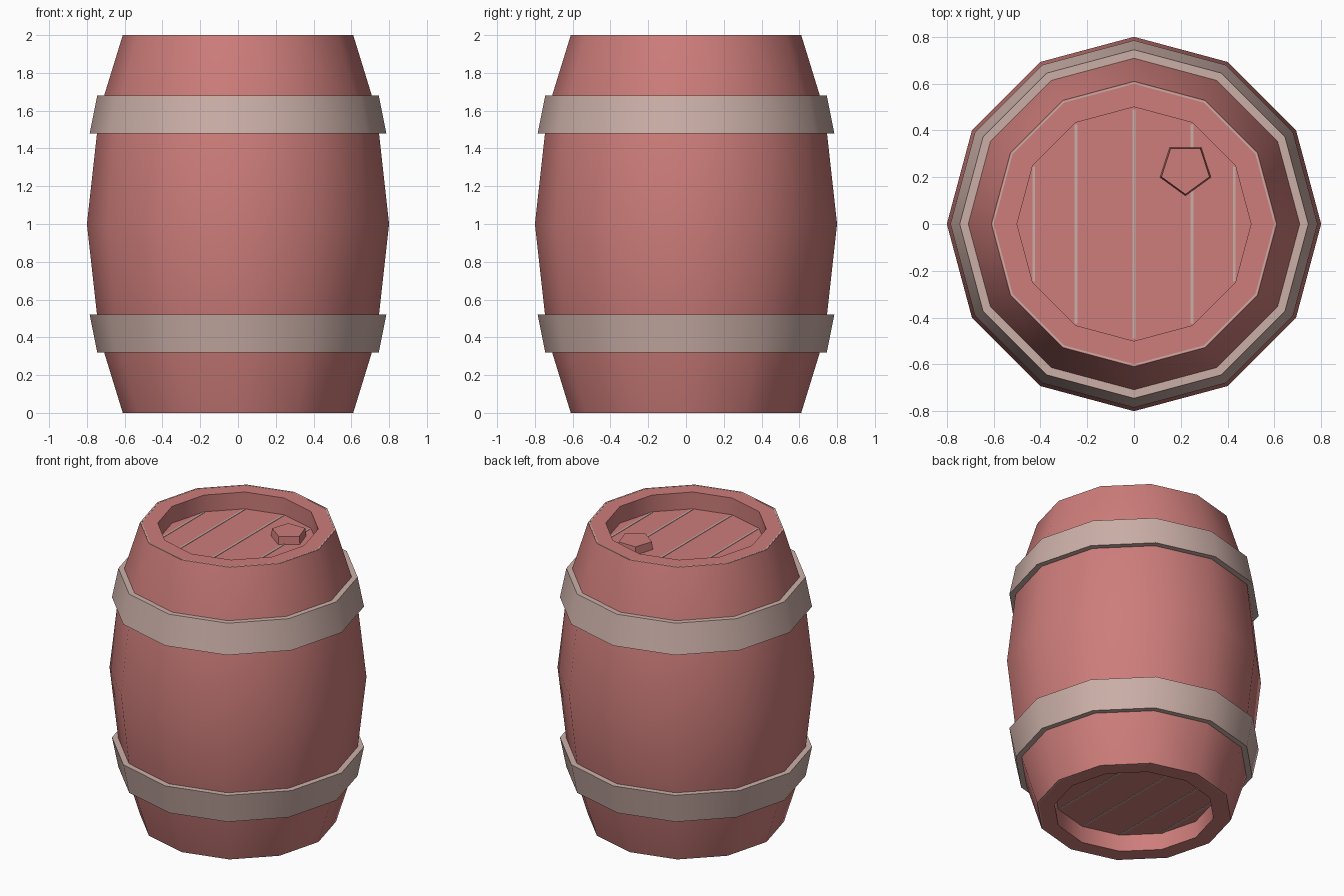
import bpy, bmesh, math

if "Cube" in bpy.data.objects:
    bpy.data.objects.remove(bpy.data.objects["Cube"])

SIDES = 12


def material(name, rgb):
    m = bpy.data.materials.new(name)
    m.diffuse_color = (*rgb, 1)
    m.use_nodes = True
    m.node_tree.nodes["Principled BSDF"].inputs["Base Color"].default_value = m.diffuse_color
    return m


wood = material("red_wood", (0.61, 0.205, 0.195))
hoop = material("pale_hoop", (0.60, 0.43, 0.39))


def finish(name, bm, mat, smooth=50):
    bmesh.ops.recalc_face_normals(bm, faces=bm.faces)
    me = bpy.data.meshes.new(name)
    bm.to_mesh(me)
    bm.free()
    me.materials.append(mat)
    ob = bpy.data.objects.new(name, me)
    bpy.context.collection.objects.link(ob)
    if smooth:
        bpy.ops.object.select_all(action='DESELECT')
        ob.select_set(True)
        bpy.context.view_layer.objects.active = ob
        bpy.ops.object.shade_smooth_by_angle(angle=math.radians(smooth))
    return ob


def lathe(name, profile, mat, closed=False, smooth=50):
    """Spin (radius, height) points into a 12-sided shell."""
    bm = bmesh.new()
    rings = []
    for r, z in profile:
        rings.append([bm.verts.new((r * math.cos(i * math.tau / SIDES),
                                    r * math.sin(i * math.tau / SIDES), z))
                      for i in range(SIDES)])
    pairs = list(zip(rings, rings[1:]))
    if closed:
        pairs.append((rings[-1], rings[0]))
    else:
        bm.faces.new(rings[0])
        bm.faces.new(rings[-1])
    for a, b in pairs:
        for i in range(SIDES):
            j = (i + 1) % SIDES
            bm.faces.new((a[i], a[j], b[j], b[i]))
    return finish(name, bm, mat, smooth)


# Barrel body with recessed ends
half = [(0.50, 1.885), (0.50, 2.0), (0.61, 2.0), (0.733, 1.6)]
mirrored = [(r, 2 - z) for r, z in reversed(half)]
lathe("barrel_body", half + [(0.80, 1.0)] + mirrored, wood)

# Hoops, mirrored about the middle
band = [(0.70, 1.68), (0.745, 1.68), (0.785, 1.48), (0.74, 1.48)]
lathe("upper_hoop", band, hoop, closed=True)
lathe("lower_hoop", [(r, 2 - z) for r, z in band], hoop, closed=True)

# Thin pale line around each rim
line = [(0.599, 1.998), (0.599, 2.001), (0.606, 2.001), (0.606, 1.998)]
lathe("upper_rim_line", line, hoop, closed=True, smooth=0)
lathe("lower_rim_line", [(r, 2 - z - 0.001 + 0.001 * (z > 2)
                          ) if z <= 2 else (r, 0.0) for r, z in line],
      hoop, closed=True, smooth=0)

# Plank seams across both recessed ends
for name, z in (("upper_plank_seams", 1.886), ("lower_plank_seams", 0.114)):
    bm = bmesh.new()
    for k in (-60, -30, 0, 30, 60):
        x = 0.5 * math.sin(math.radians(k))
        length = 0.98 * math.cos(math.radians(k))
        geo = bmesh.ops.create_cube(bm, size=1)
        bmesh.ops.scale(bm, vec=(0.012, length, 0.004), verts=geo["verts"])
        bmesh.ops.translate(bm, vec=(x * 0.99, 0, z), verts=geo["verts"])
    finish(name, bm, hoop, smooth=0)

# Five-sided bung on the lid
bm = bmesh.new()
rings = []
for r, z in ((0.115, 1.88), (0.108, 1.938)):
    rings.append([bm.verts.new((0.22 + r * math.cos(math.radians(-90 + 72 * i)),
                                0.235 + r * math.sin(math.radians(-90 + 72 * i)), z))
                  for i in range(5)])
for ring in rings:
    bm.faces.new(ring)
for i in range(5):
    j = (i + 1) % 5
    bm.faces.new((rings[0][i], rings[0][j], rings[1][j], rings[1][i]))
finish("bung", bm, wood, smooth=30)
